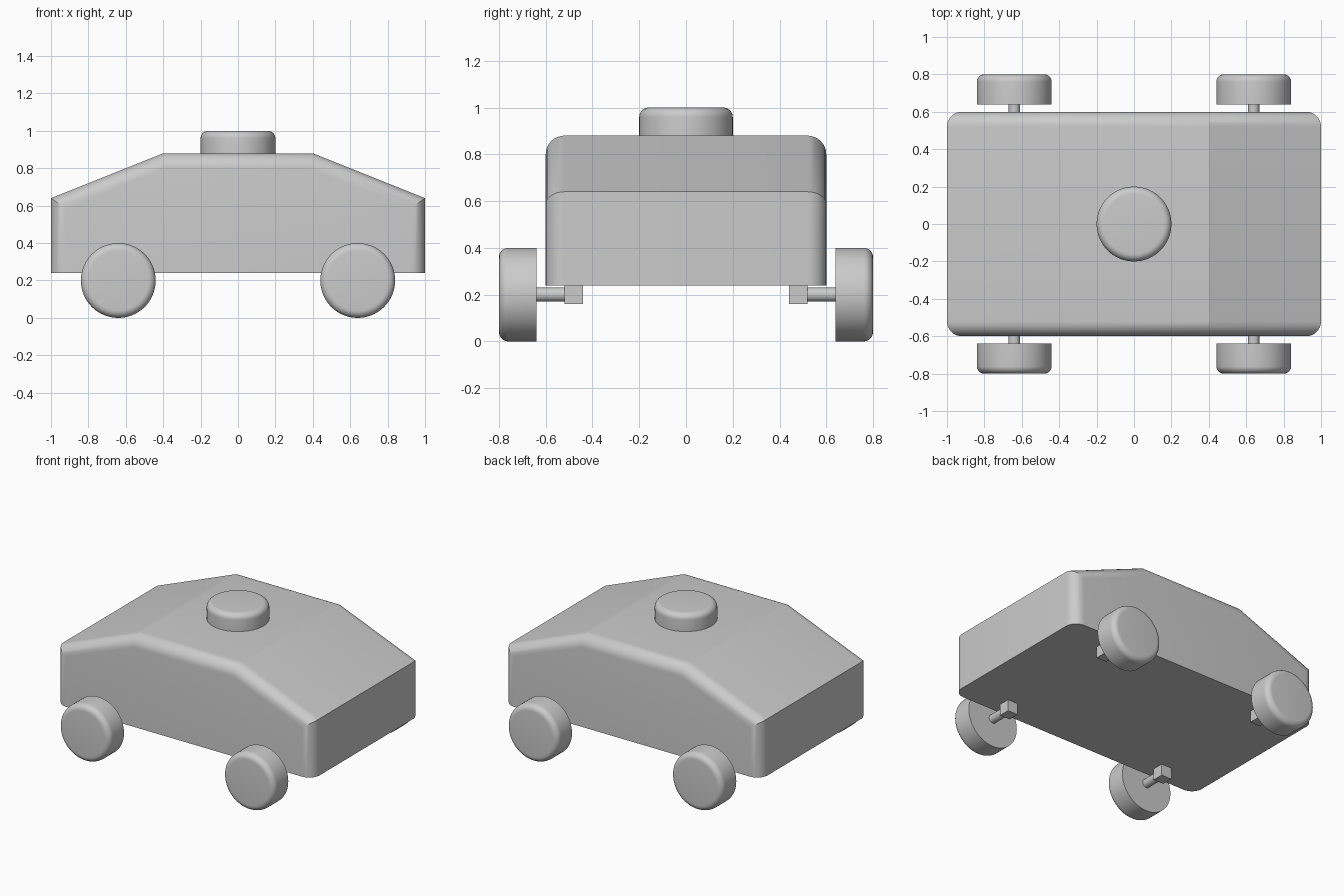
import bpy
import bmesh
from math import radians
from mathutils import Matrix

cube = bpy.data.objects.get("Cube")
if cube:
    bpy.data.objects.remove(cube, do_unlink=True)

grey = bpy.data.materials.new("plain grey")
grey.use_nodes = True
colour = (0.6, 0.6, 0.6, 1)
grey.diffuse_color = colour
grey.node_tree.nodes["Principled BSDF"].inputs["Base Color"].default_value = colour


def finish(name, bm, smooth=True):
    bmesh.ops.recalc_face_normals(bm, faces=bm.faces)
    mesh = bpy.data.meshes.new(name)
    bm.to_mesh(mesh)
    bm.free()
    mesh.materials.append(grey)
    obj = bpy.data.objects.new(name, mesh)
    bpy.context.collection.objects.link(obj)
    if smooth:
        bpy.ops.object.select_all(action="DESELECT")
        obj.select_set(True)
        bpy.context.view_layer.objects.active = obj
        bpy.ops.object.shade_smooth_by_angle(angle=radians(20))
    return obj


def round_edges(bm, edges, radius):
    bmesh.ops.bevel(bm, geom=edges, offset=radius, offset_type="OFFSET",
                    segments=8, profile=0.5, affect="EDGES")


def disc(name, radius, height, fillet, matrix):
    """Upright cylinder on its base, with an optional rounded top rim."""
    bm = bmesh.new()
    bmesh.ops.create_cone(bm, cap_ends=True, segments=64, radius1=radius,
                          radius2=radius, depth=height,
                          matrix=Matrix.Translation((0, 0, height / 2)))
    if fillet:
        rim = [e for e in bm.edges if all(v.co.z > height * 0.9 for v in e.verts)]
        round_edges(bm, rim, fillet)
    bm.transform(matrix)
    return finish(name, bm)


# Body: side profile extruded across, with rounded side edges and a sharp floor
floor, half_width = 0.24, 0.6
profile = [(-1, floor), (1, floor), (1, 0.64), (0.4, 0.88), (-0.4, 0.88), (-1, 0.64)]
bm = bmesh.new()
face = bm.faces.new([bm.verts.new((x, -half_width, z)) for x, z in profile])
extruded = bmesh.ops.extrude_face_region(bm, geom=[face], use_keep_orig=True)
new_verts = [g for g in extruded["geom"] if isinstance(g, bmesh.types.BMVert)]
bmesh.ops.translate(bm, verts=new_verts, vec=(0, 2 * half_width, 0))
side_edges = [e for e in bm.edges
              if abs(e.verts[0].co.y - e.verts[1].co.y) < 0.01
              and max(v.co.z for v in e.verts) > floor + 0.01]
round_edges(bm, side_edges, 0.08)
finish("body", bm)

# Roof disc
disc("roof_disc", 0.2, 0.12, 0.04, Matrix.Translation((0, 0, 0.88)))

# Wheels, axles and mounting blocks at each corner
for end, x in (("right", -0.64), ("left", 0.64)):
    for side, s in (("front", -1), ("back", 1)):
        tag = f"{side}_{end}"
        outward = Matrix.Rotation(radians(-90 * s), 4, "X")
        disc(f"{tag}_wheel", 0.2, 0.16, 0.04,
             Matrix.Translation((x, s * 0.64, 0.2)) @ outward)
        disc(f"{tag}_axle", 0.03, 0.12, 0,
             Matrix.Translation((x, s * 0.52, 0.2)) @ outward)
        bm = bmesh.new()
        bmesh.ops.create_cube(bm, size=0.08,
                              matrix=Matrix.Translation((x, s * 0.48, 0.2)))
        finish(f"{tag}_mount", bm, smooth=False)
